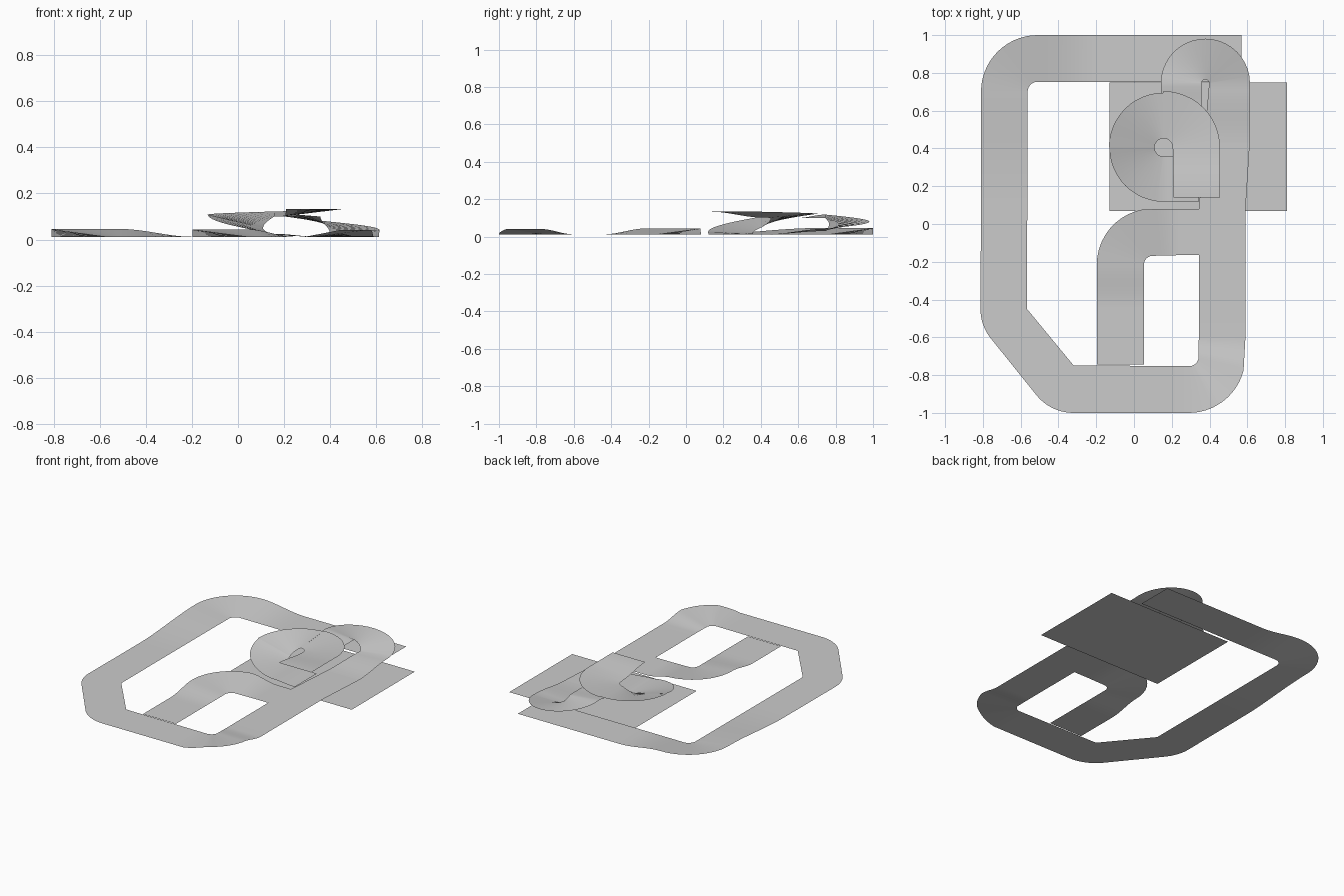
import bpy, bmesh, math

if "Cube" in bpy.data.objects:
    bpy.data.objects.remove(bpy.data.objects["Cube"])

ROAD = 0.012   # height of flat road above the ground plate
BANK = 0.046   # height of raised outer edges

grey = bpy.data.materials.new("road grey")
grey.diffuse_color = (0.6, 0.6, 0.6, 1)
grey.use_nodes = True
grey.node_tree.nodes["Principled BSDF"].inputs["Base Color"].default_value = grey.diffuse_color


def ribbon(name, sections):
    """Skin a road surface over (inner, outer) edge point pairs."""
    bm = bmesh.new()
    rows = [[bm.verts.new(p) for p in s] for s in sections]
    for a, b in zip(rows, rows[1:]):
        bm.faces.new((a[0], a[1], b[1], b[0]))
    bmesh.ops.remove_doubles(bm, verts=bm.verts, dist=0.0005)
    bm.normal_update()
    for f in bm.faces:
        if f.normal.z < 0:
            f.normal_flip()
    me = bpy.data.meshes.new(name)
    bm.to_mesh(me)
    bm.free()
    me.materials.append(grey)
    ob = bpy.data.objects.new(name, me)
    bpy.context.collection.objects.link(ob)
    bpy.ops.object.select_all(action='DESELECT')
    ob.select_set(True)
    bpy.context.view_layer.objects.active = ob
    bpy.ops.object.shade_smooth_by_angle(angle=math.radians(40))
    return ob


def smooth(t):
    return t * t * (3 - 2 * t)


def arc(c, r_in, r_out, a0, a1, zi=(ROAD, ROAD), zo=(ROAD, ROAD), n=10):
    """Curved road: edge heights run from the first to the second value."""
    out = []
    for i in range(n + 1):
        t = i / n
        a = math.radians(a0 + (a1 - a0) * t)
        out.append(tuple((c[0] + r * math.cos(a), c[1] + r * math.sin(a),
                          z[0] + (z[1] - z[0]) * t)
                         for r, z in ((r_in, zi), (r_out, zo))))
    return out


def straight(a, b, n=8):
    """Straight road between two sections, with eased height change."""
    out = []
    for i in range(n + 1):
        t = i / n
        out.append(tuple((p[0] + (q[0] - p[0]) * t, p[1] + (q[1] - p[1]) * t,
                          p[2] + (q[2] - p[2]) * smooth(t)) for p, q in zip(a, b)))
    return out


def flat(xi, yi, xo, yo, z=ROAD):
    return ((xi, yi, z), (xo, yo, z))


def join(*parts):
    """Chain curve parts, bridging each gap with an eased straight."""
    out = list(parts[0])
    for p in parts[1:]:
        out += straight(out[-1], p[0])[1:] + list(p[1:])
    return out


# Ground plate
ribbon("ground_plate", [flat(-0.13, 0.07, -0.13, 0.75, 0), flat(0.81, 0.07, 0.81, 0.75, 0)])

# Main circuit, counter-clockwise from the top right end
br = (0.29, -0.70)
ribbon("main_circuit", join(
    [flat(0.57, 0.752, 0.57, 1.0)],
    [flat(-0.2, 0.752, -0.2, 1.0)],
    arc((-0.51, 0.70), 0.053, 0.30, 90, 180, zo=(BANK, BANK), n=14),
    [flat(-0.565, 0.1, -0.81, 0.1)],
    arc((-0.565, -0.45), 0.001, 0.248, 180, 220),
    arc((-0.32, -0.747), 0.001, 0.253, 220, 270),
    arc(br, 0.053, 0.30, 270, 300, zo=(ROAD, 0.041), n=5),
    arc(br, 0.053, 0.30, 300, 345, zo=(0.041, 0.041), n=7),
    [flat(0.343, -0.60, 0.59, -0.60)],
    [flat(0.343, 0.07, 0.59, 0.07)],
    [flat(0.37, 0.43, 0.613, 0.43)]))

# Inner branch road with a banked corner
ribbon("inner_branch", join(
    [flat(0.053, -0.745, -0.197, -0.745)],
    [flat(0.053, -0.44, -0.197, -0.44)],
    arc((0.10, -0.215), 0.047, 0.297, 180, 100, zo=(0.044, 0.044)),
    [flat(0.24, -0.165, 0.24, 0.08)],
    [flat(0.345, -0.165, 0.345, 0.08)]))

# Rising hairpin at the back right
hc = (0.378, 0.745)
ribbon("rising_hairpin", join(
    [flat(0.37, 0.43, 0.613, 0.43)],
    arc(hc, 0.02, 0.236, 0, 90, (0.03, 0.065), (0.042, 0.08)),
    arc(hc, 0.02, 0.236, 90, 180, (0.065, 0.1), (0.08, 0.118)),
    [flat(0.358, 0.60, 0.142, 0.60, 0.1)]))

# Climbing spiral ending in a raised ramp
sc = (0.157, 0.405)
ribbon("climbing_spiral", join(
    [flat(0.345, 0.357, 0.345, 0.12)],
    arc(sc, 0.048, 0.287, 270, 180, (0.018, 0.05), (0.025, 0.108), 12),
    arc(sc, 0.048, 0.29, 180, 90, (0.05, 0.1), (0.108, 0.122), 12),
    arc(sc, 0.048, 0.298, 90, 0, (0.1, 0.102), (0.122, 0.133), 12),
    [flat(0.21, 0.14, 0.455, 0.14, 0.133)]))
